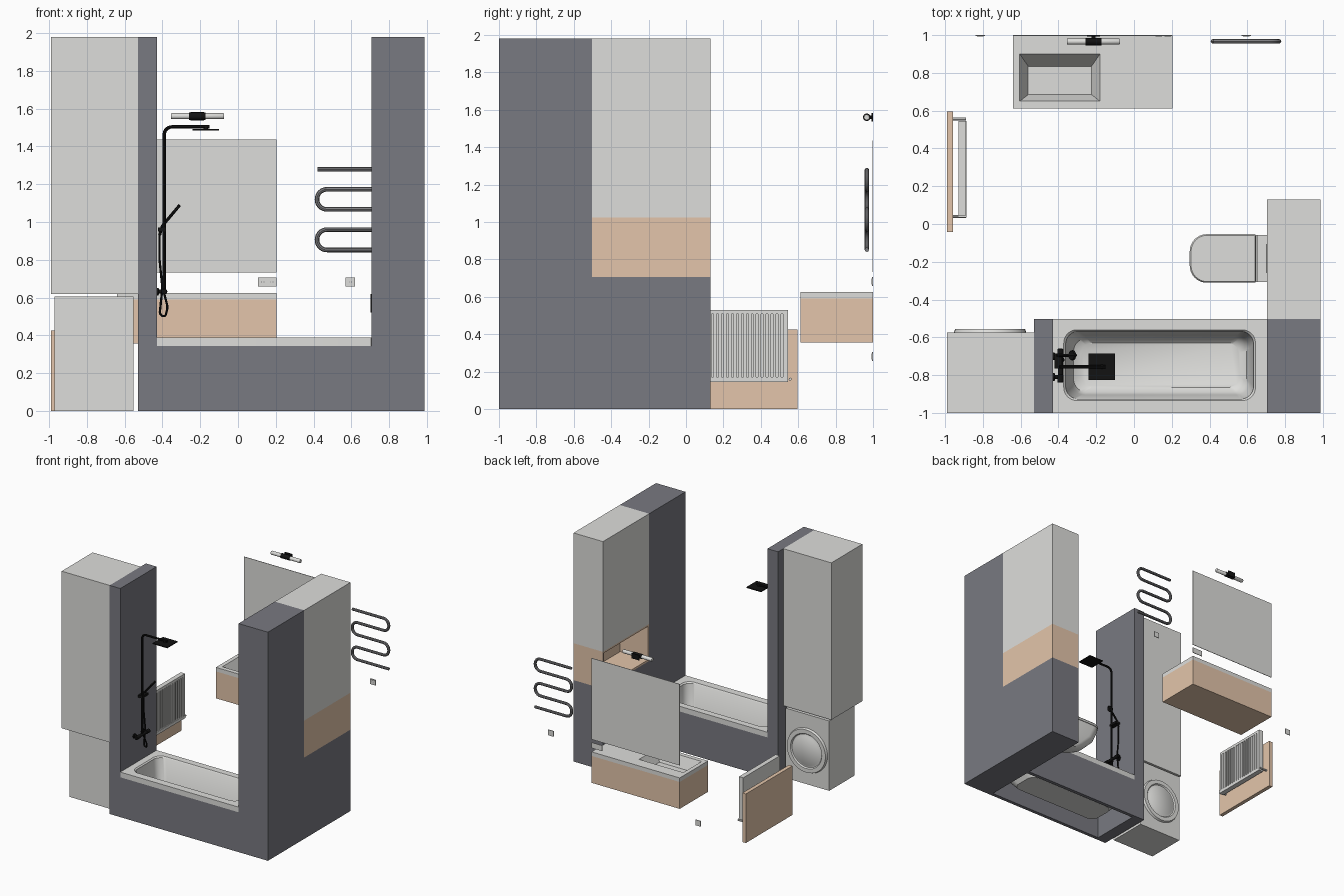
import bpy, bmesh, math
from mathutils import Vector


def material(name, rgb):
    m = bpy.data.materials.new(name)
    m.diffuse_color = (*rgb, 1)
    return m


LIGHT = material("light grey", (0.73, 0.73, 0.71))
DARK = material("dark slate", (0.19, 0.192, 0.218))
WOOD = material("pale wood", (0.77, 0.56, 0.405))
BLACK = material("black", (0.006, 0.006, 0.006))
STEEL = material("steel grey", (0.21, 0.21, 0.22))


def finish(name, bm, mat, smooth=False):
    bmesh.ops.recalc_face_normals(bm, faces=bm.faces)
    me = bpy.data.meshes.new(name)
    bm.to_mesh(me)
    bm.free()
    me.materials.append(mat)
    ob = bpy.data.objects.new(name, me)
    bpy.context.collection.objects.link(ob)
    if smooth:
        select(ob)
        bpy.ops.object.shade_smooth_by_angle(angle=math.radians(35))
    return ob


def select(ob):
    bpy.ops.object.select_all(action='DESELECT')
    ob.select_set(True)
    bpy.context.view_layer.objects.active = ob


def add_box(bm, x0, x1, y0, y1, z0, z1):
    vs = bmesh.ops.create_cube(bm, size=1)["verts"]
    for v in vs:
        v.co = ((x0 + x1) / 2 + v.co.x * (x1 - x0), (y0 + y1) / 2 + v.co.y * (y1 - y0),
                (z0 + z1) / 2 + v.co.z * (z1 - z0))


def boxes(name, mat, *dims):
    bm = bmesh.new()
    for d in dims:
        add_box(bm, *d)
    return finish(name, bm, mat)


def ring(x0, x1, y0, y1, z, r=0.0, rr=None, n=8):
    """Rounded rectangle: r rounds the left corners, rr the right ones."""
    rr = r if rr is None else rr
    pts = []
    for cx, cy, q, a in ((x1 - rr, y1 - rr, rr, 0), (x0 + r, y1 - r, r, 90),
                         (x0 + r, y0 + r, r, 180), (x1 - rr, y0 + rr, rr, 270)):
        for i in range(n + 1):
            t = math.radians(a + 90 * i / n)
            pts.append((cx + q * math.cos(t), cy + q * math.sin(t), z))
    return pts


def rect(x0, x1, y0, y1, z):
    return [(x1, y1, z), (x0, y1, z), (x0, y0, z), (x1, y0, z)]


def loft(name, mat, rings, smooth=True):
    bm = bmesh.new()
    loops = [[bm.verts.new(p) for p in r] for r in rings]
    n = len(loops[0])
    for a, b in zip(loops, loops[1:]):
        for i in range(n):
            bm.faces.new((a[i], a[(i + 1) % n], b[(i + 1) % n], b[i]))
    bm.faces.new(loops[0])
    bm.faces.new(loops[-1])
    bmesh.ops.remove_doubles(bm, verts=bm.verts, dist=1e-6)
    return finish(name, bm, mat, smooth)


def lathe(name, mat, base, axis, profile, n=32):
    """Profile of (radius, distance along axis) turned round the axis."""
    q = Vector((0, 0, 1)).rotation_difference(Vector(axis))
    turn = [2 * math.pi * i / n for i in range(n)]
    return loft(name, mat, [[Vector(base) + q @ Vector((r * math.cos(t), r * math.sin(t), h))
                             for t in turn] for r, h in profile])


def tube(name, mat, pts, radius, bend=0.04, n=8):
    pts = [Vector(p) for p in pts]
    path = [pts[0]]
    for a, b, c in zip(pts, pts[1:], pts[2:]):        # round every corner
        u, v = (a - b).normalized(), (c - b).normalized()
        half = u.angle(v) / 2
        d = min(bend / math.tan(half), (a - b).length * 0.49, (c - b).length * 0.49)
        r = d * math.tan(half)
        centre = b + (u + v).normalized() * d / math.cos(half)
        p, q = (b + u * d - centre).normalized(), (b + v * d - centre).normalized()
        for i in range(n + 1):
            path.append(centre + p.slerp(q, i / n, p).normalized() * r)
    path.append(pts[-1])
    cu = bpy.data.curves.new(name, 'CURVE')
    cu.dimensions = '3D'
    cu.bevel_depth, cu.bevel_resolution, cu.use_fill_caps = radius, 2, True
    sp = cu.splines.new('POLY')
    sp.points.add(len(path) - 1)
    for s, p in zip(sp.points, path):
        s.co = (*p, 1)
    cu.materials.append(mat)
    ob = bpy.data.objects.new(name, cu)
    bpy.context.collection.objects.link(ob)
    select(ob)
    bpy.ops.object.convert(target='MESH')
    bpy.ops.object.shade_smooth_by_angle(angle=math.radians(40))


# Walls, bath panels and boxed-in base
boxes("left_wall", DARK, (-0.53, -0.428, -1, -0.503, 0, 1.98))
boxes("right_wall", DARK, (0.705, 0.987, -1, -0.503, 0, 1.98))
boxes("bath_panels", DARK, (-0.428, 0.705, -1, -0.97, 0, 0.345), (-0.428, 0.705, -0.533, -0.503, 0, 0.345))
boxes("cistern_base", DARK, (0.705, 0.987, -0.503, 0.13, 0, 0.705))

# Wooden niche open towards the room, with cupboards above
boxes("niche", WOOD,
      (0.705, 0.987, -0.503, 0.13, 0.705, 0.72), (0.705, 0.987, -0.503, 0.13, 1.01, 1.025),
      (0.705, 0.987, -0.503, -0.488, 0.72, 1.01), (0.705, 0.987, 0.115, 0.13, 0.72, 1.01),
      (0.972, 0.987, -0.488, 0.115, 0.72, 1.01))
boxes("niche_cupboards", LIGHT, (0.705, 0.987, -0.503, -0.18, 1.025, 1.98), (0.705, 0.987, -0.18, 0.13, 1.025, 1.98))
boxes("laundry_cupboards", LIGHT, (-0.99, -0.53, -1, -0.575, 0.62, 1.19), (-0.99, -0.53, -1, -0.575, 1.19, 1.98))

# Washing machine with round door
boxes("washer_body", LIGHT, (-0.97, -0.553, -0.92, -0.575, 0, 0.605))
lathe("washer_door", LIGHT, (-0.762, -0.576, 0.295), (0, 1, 0),
      [(0.192, 0), (0.185, 0.02), (0.15, 0.02), (0.142, 0.01), (0.132, 0.01), (0.12, 0.018)], 40)

# Bathtub: thin shell with rolled basin
loft("bathtub", LIGHT, [
    ring(-0.29, 0.57, -0.87, -0.62, 0.065, 0.07), ring(-0.35, 0.63, -0.92, -0.57, 0.13, 0.09),
    ring(-0.385, 0.655, -0.945, -0.545, 0.345, 0.08), ring(-0.428, 0.705, -1, -0.503, 0.345, 0.001),
    ring(-0.428, 0.705, -1, -0.503, 0.39, 0.001), ring(-0.372, 0.643, -0.935, -0.56, 0.39, 0.07),
    ring(-0.362, 0.633, -0.927, -0.568, 0.38, 0.068), ring(-0.33, 0.612, -0.905, -0.59, 0.15, 0.07),
    ring(-0.32, 0.595, -0.89, -0.605, 0.105, 0.07), ring(-0.28, 0.56, -0.865, -0.63, 0.082, 0.06)])

# Shower column, mixer, rain head, hand shower and hose
sy = -0.755
tube("shower_riser", BLACK, [(-0.39, sy, 0.63), (-0.39, sy, 1.503), (-0.15, sy, 1.503)], 0.009)
boxes("rain_head", BLACK, (-0.24, -0.1, -0.825, -0.685, 1.483, 1.491))
lathe("rain_head_neck", BLACK, (-0.17, sy, 1.49), (0, 0, 1), [(0.012, 0), (0.009, 0.018)], 16)
lathe("mixer_body", BLACK, (-0.39, -0.84, 0.632), (0, 1, 0),
      [(0.012, 0), (0.016, 0.003), (0.016, 0.04), (0.013, 0.042), (0.013, 0.138), (0.016, 0.14), (0.016, 0.177), (0.012, 0.18)], 20)
for y in (-0.81, -0.7):
    lathe("mixer_mount", BLACK, (-0.428, y, 0.632), (1, 0, 0), [(0.02, 0), (0.02, 0.008), (0.01, 0.01), (0.01, 0.035)], 20)
tube("hose", BLACK, [(-0.39, -0.74, 0.62), (-0.372, -0.72, 0.55), (-0.385, -0.7, 0.497), (-0.415, -0.695, 0.51),
                     (-0.4, -0.695, 0.65), (-0.415, -0.695, 0.8), (-0.415, -0.695, 0.94)], 0.006, 0.06)
tube("hand_shower_handle", BLACK, [(-0.415, -0.695, 0.93), (-0.4, -0.695, 0.98), (-0.308, -0.695, 1.09)], 0.008)
lathe("hand_shower_head", BLACK, (-0.328, -0.695, 1.067), (0.77, 0, -0.64), [(0.024, -0.005), (0.027, 0), (0.027, 0.006)], 20)
boxes("hand_shower_holder", BLACK, (-0.422, -0.38, -0.765, -0.685, 0.95, 0.97))

# Wall-hung toilet and flush plate
loft("toilet_bowl", LIGHT, [
    ring(0.5, 0.705, -0.255, -0.11, 0.13, 0.06, 0.01), ring(0.42, 0.705, -0.275, -0.09, 0.17, 0.085, 0.01),
    ring(0.34, 0.705, -0.298, -0.067, 0.25, 0.09, 0.008), ring(0.3, 0.705, -0.308, -0.057, 0.345, 0.09, 0.005),
    ring(0.3, 0.705, -0.308, -0.057, 0.36, 0.09, 0.005)])
loft("toilet_lid", LIGHT, [
    ring(0.297, 0.645, -0.31, -0.055, 0.363, 0.09, 0.005), ring(0.295, 0.645, -0.311, -0.054, 0.38, 0.09, 0.005),
    ring(0.302, 0.64, -0.305, -0.06, 0.388, 0.085, 0.005)])
boxes("toilet_back", LIGHT, (0.65, 0.705, -0.308, -0.057, 0.36, 0.386))
boxes("flush_plate", BLACK, (0.702, 0.706, -0.26, -0.105, 0.52, 0.62))

# Vanity: open wooden case, worktop with sloped basin
loft("vanity_case", WOOD, [
    rect(-0.64, 0.205, 0.612, 1, 0.357), rect(-0.64, 0.205, 0.612, 1, 0.59),
    rect(-0.625, 0.19, 0.627, 0.985, 0.59), rect(-0.625, 0.19, 0.627, 0.985, 0.372)], False)
loft("basin_worktop", LIGHT, [
    rect(-0.57, -0.215, 0.675, 0.845, 0.52), rect(-0.615, -0.17, 0.64, 0.91, 0.59),
    rect(-0.64, 0.205, 0.612, 1, 0.59), rect(-0.64, 0.205, 0.612, 1, 0.625),
    rect(-0.605, -0.18, 0.65, 0.9, 0.625), rect(-0.56, -0.225, 0.685, 0.835, 0.53)], False)

# Mirror and lamp
boxes("mirror", LIGHT, (-0.64, 0.205, 0.996, 1, 0.733, 1.437))
lathe("lamp_tube", LIGHT, (-0.355, 0.966, 1.56), (1, 0, 0), [(0.014, 0), (0.016, 0.003), (0.016, 0.277), (0.014, 0.28)], 24)
lathe("lamp_clamp", BLACK, (-0.258, 0.966, 1.56), (1, 0, 0), [(0.02, 0), (0.02, 0.086)], 24)
boxes("lamp_mount", BLACK, (-0.25, -0.18, 0.992, 1, 1.538, 1.582), (-0.225, -0.205, 0.966, 0.995, 1.55, 1.57))

# Serpentine towel rail
levels = (1.278, 1.173, 1.067, 0.96, 0.852)
path = [(0.42, 0.967, levels[0])]
for i in range(4):
    x = 0.768 if i % 2 == 0 else 0.418
    path += [(x, 0.967, levels[i]), (x, 0.967, levels[i + 1])]
tube("towel_rail", STEEL, path + [(0.77, 0.967, levels[4])], 0.012, 0.053)

# Sockets
for x, z, w in ((0.155, 0.682, 0.1), (0.595, 0.682, 0.05), (-0.815, 0.28, 0.05)):
    boxes("socket_plate", LIGHT, (x - w / 2, x + w / 2, 0.995, 1, z - 0.024, z + 0.024))
    for c in ((x - 0.024, x + 0.024) if w > 0.06 else (x,)):
        boxes("socket_insert", LIGHT, (c - 0.017, c + 0.017, 0.992, 0.996, z - 0.016, z + 0.016))
        boxes("socket_holes", STEEL, *[(c + s - 0.002, c + s + 0.002, 0.9915, 0.993, z - 0.002, z + 0.002) for s in (-0.006, 0.006)])

# Radiator on a wooden back board
boxes("radiator_board", WOOD, (-0.99, -0.957, -0.043, 0.595, 0, 0.425))
boxes("radiator_frame", LIGHT,
      (-0.93, -0.92, 0.045, 0.545, 0.15, 0.53), (-0.93, -0.89, 0.045, 0.545, 0.507, 0.53),
      (-0.93, -0.887, 0.035, 0.545, 0.145, 0.172), (-0.93, -0.89, 0.045, 0.06, 0.17, 0.51),
      (-0.93, -0.89, 0.518, 0.545, 0.17, 0.51))
boxes("radiator_fins", LIGHT, *[(-0.921, -0.892, 0.068 + i * 0.0265, 0.084 + i * 0.0265, 0.17, 0.51) for i in range(17)])
for y in (0.04, 0.557):
    tube("radiator_pipe", LIGHT, [(-0.957, y, 0.16), (-0.89, y, 0.16)], 0.008)
